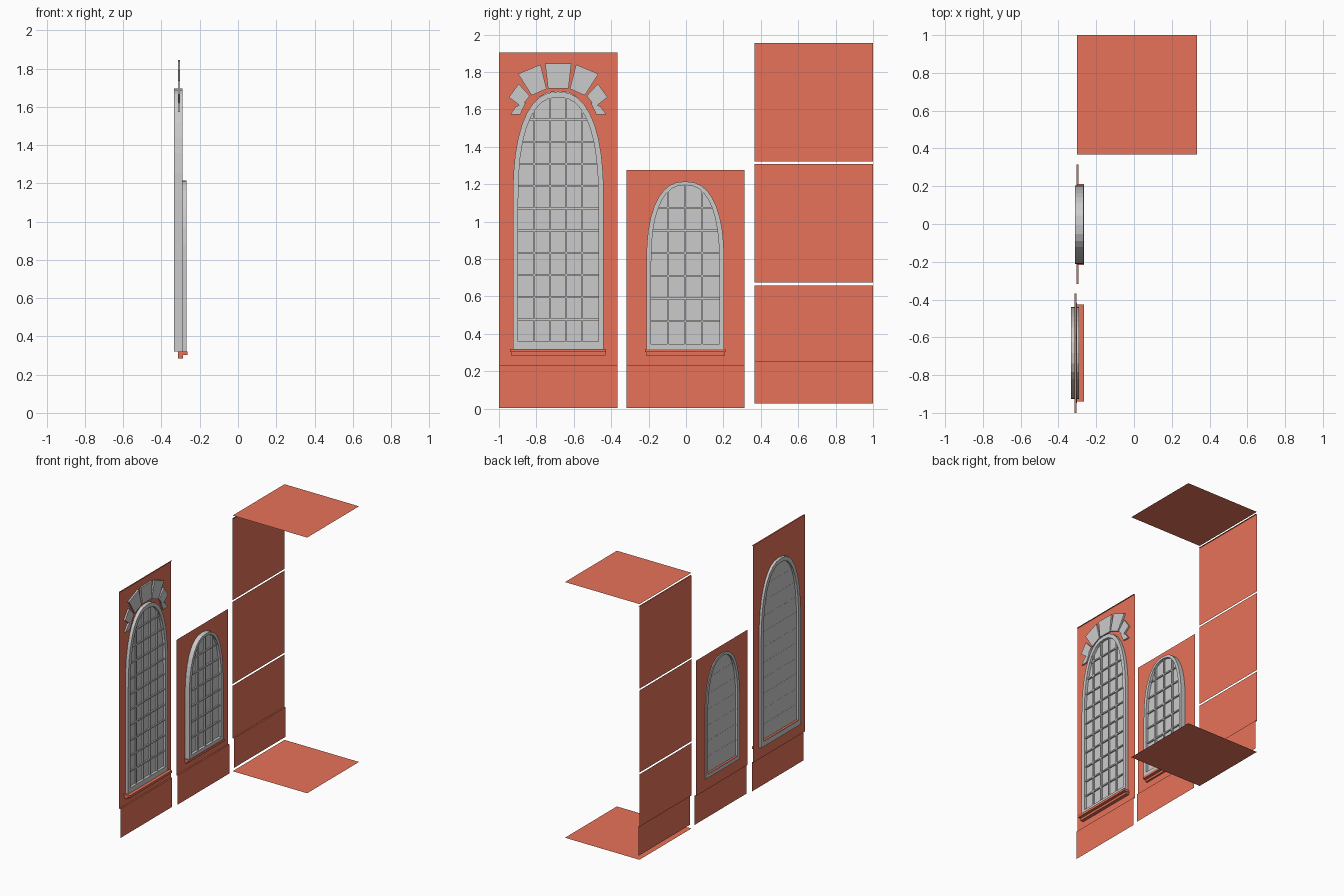
import bpy, bmesh
from math import sin, cos, pi

if "Cube" in bpy.data.objects:
    bpy.data.objects.remove(bpy.data.objects["Cube"])

brick = bpy.data.materials.new("brick_red")
brick.diffuse_color = (0.8, 0.17, 0.10, 1)
brick.use_nodes = True
brick.node_tree.nodes["Principled BSDF"].inputs["Base Color"].default_value = brick.diffuse_color


def finish(name, bm, mat=None, solid=True):
    if solid:
        bmesh.ops.recalc_face_normals(bm, faces=bm.faces)
    me = bpy.data.meshes.new(name)
    bm.to_mesh(me)
    bm.free()
    ob = bpy.data.objects.new(name, me)
    bpy.context.collection.objects.link(ob)
    if mat:
        me.materials.append(mat)
    return ob


def face_plus(bm, axis):
    # make an open sheet face the room
    bm.normal_update()
    bmesh.ops.reverse_faces(bm, faces=[f for f in bm.faces if f.normal[axis] < -0.01])


def add_box(bm, x0, x1, y0, y1, z0, z1):
    v = [bm.verts.new((x, y, z)) for x in (x0, x1) for y in (y0, y1) for z in (z0, z1)]
    for f in ((0, 1, 3, 2), (4, 6, 7, 5), (0, 4, 5, 1), (2, 3, 7, 6), (0, 2, 6, 4), (1, 5, 7, 3)):
        bm.faces.new([v[i] for i in f])


def add_prism(bm, pts, x0, x1):
    a = [bm.verts.new((x0, y, z)) for y, z in pts]
    b = [bm.verts.new((x1, y, z)) for y, z in pts]
    bm.faces.new(a)
    bm.faces.new(b)
    for i in range(len(pts)):
        j = (i + 1) % len(pts)
        bm.faces.new((a[i], a[j], b[j], b[i]))


def add_sheet(bm, profile, y0, y1):
    # open (x, z) profile swept along y
    a = [bm.verts.new((x, y0, z)) for x, z in profile]
    b = [bm.verts.new((x, y1, z)) for x, z in profile]
    for i in range(len(profile) - 1):
        bm.faces.new((a[i], b[i], b[i + 1], a[i + 1]))


N = 2.4  # roundness of the stretched arches


def arch(yc, a, z0, zs, zt, n=18):
    pts = [(yc + a, z0)]
    for i in range(n + 1):
        c, s = cos(pi * i / n), max(sin(pi * i / n), 0)
        pts.append((yc + a * (1 if c > 0 else -1) * abs(c) ** (2 / N), zs + (zt - zs) * s ** (2 / N)))
    return pts + [(yc - a, z0)]


def rest(t):
    return max(0, 1 - min(1, abs(t)) ** N) ** (1 / N)


def window_wall(name, x, y0, y1, top, flange, hole):
    bm = bmesh.new()
    z0, zk, d = 0.005, 0.23, 0.01
    add_sheet(bm, [(x + d, z0), (x + d, zk), (x, zk)], y0, y1)
    if flange:
        add_sheet(bm, [(x, top), (x + d, top)], y0, y1)
    # upper wall with the arched opening cut out
    edges = []
    for loop in ([(y0, zk), (y1, zk), (y1, top), (y0, top)], hole):
        vs = [bm.verts.new((x, y, z)) for y, z in loop]
        edges += [bm.edges.new((vs[i - 1], vs[i])) for i in range(len(vs))]
    bmesh.ops.triangle_fill(bm, use_beauty=True, use_dissolve=False, edges=edges)
    face_plus(bm, 0)
    finish(name, bm, brick, False)


def window(name, yc, a, ai, z0, zi, zs, zt, zti, x0, x1, cols, rows):
    outer, inner = arch(yc, a, z0, zs, zt), arch(yc, ai, zi, zs, zti)
    xm = (x0 + x1) / 2
    # frame ring
    bm = bmesh.new()
    loops = [[bm.verts.new((x, y, z)) for y, z in pts]
             for x, pts in ((x0, outer), (x1, outer), (x1, inner), (x0, inner))]
    n = len(outer)
    for k in range(4):
        p, q = loops[k], loops[(k + 1) % 4]
        for i in range(n):
            j = (i + 1) % n
            bm.faces.new((p[i], p[j], q[j], q[i]))
    finish(name + "_frame", bm)
    # glass pane
    bm = bmesh.new()
    add_prism(bm, inner, xm - 0.004, xm + 0.002)
    finish(name + "_glass", bm)
    # glazing bars, clipped to the arch
    bm = bmesh.new()
    w = 0.005
    for i in range(1, cols):
        t = -1 + 2 * i / cols
        y = yc + ai * t
        add_box(bm, xm - 0.005, xm + 0.014, y - w, y + w, zi, zs + (zti - zs) * rest(t))
    for i in range(1, rows):
        z = zi + (zti - zi) * i / rows
        h = ai * rest((z - zs) / (zti - zs)) if z > zs else ai
        add_box(bm, xm - 0.005, xm + 0.012, yc - h, yc + h, z - w, z + w)
    finish(name + "_glazing_bars", bm)
    # inner sill board on the back side
    bm = bmesh.new()
    add_box(bm, x0 + 0.001, xm - 0.004, yc - ai, yc + ai, zi, zi + 0.004)
    finish(name + "_inner_sill", bm, brick)


def sill(name, x, y0, y1):
    bm = bmesh.new()
    add_box(bm, x, -0.288, y0 + 0.004, y1 - 0.004, 0.285, 0.302)
    add_box(bm, x, -0.265, y0, y1, 0.302, 0.32)
    finish(name, bm, brick)


# tall window bay
YT = -0.683
window_wall("tall_wall", -0.315, -1.0, -0.367, 1.905, True, arch(YT, 0.24, 0.323, 1.12, 1.697))
window("tall_window", YT, 0.243, 0.214, 0.32, 0.358, 1.12, 1.695, 1.665, -0.334, -0.29, 5, 11)
sill("tall_sill", -0.314, -0.94, -0.427)

# arch stones, one side mirrored about the keystone
stones = [[(0.173, 1.637), (0.227, 1.615), (0.257, 1.572), (0.204, 1.572)],
          [(0.264, 1.665), (0.212, 1.737), (0.152, 1.672), (0.198, 1.615)],
          [(0.215, 1.79), (0.095, 1.84), (0.062, 1.71), (0.142, 1.675)]]
bm = bmesh.new()
for s in stones:
    for m in (-1, 1):
        add_prism(bm, [(YT + m * y, z) for y, z in s], -0.3145, -0.302)
add_prism(bm, [(YT - 0.07, 1.845), (YT + 0.07, 1.845), (YT + 0.055, 1.712), (YT - 0.055, 1.712)], -0.3145, -0.302)
finish("arch_stones", bm)

# short window bay
YS = -0.004
window_wall("short_wall", -0.304, -0.318, 0.314, 1.275, False, arch(YS, 0.205, 0.323, 0.78, 1.212))
window("short_window", YS, 0.208, 0.182, 0.32, 0.346, 0.78, 1.215, 1.196, -0.312, -0.268, 4, 7)
sill("short_sill", -0.303, -0.218, 0.212)

# stacked plain wall panels: skirting, plain, top lip
Y0, Y1, X = 0.367, 1.0, -0.303
for name, prof in (("lower_panel", [(X + 0.01, 0.027), (X + 0.01, 0.255), (X, 0.255), (X, 0.66)]),
                   ("middle_panel", [(X, 0.674), (X, 1.308)]),
                   ("upper_panel", [(X, 1.321), (X, 1.955), (X + 0.01, 1.955)])):
    bm = bmesh.new()
    add_sheet(bm, prof, Y0, Y1)
    face_plus(bm, 0)
    finish(name, bm, brick, False)

# floor and ceiling sheets
for name, z in (("floor", 0.0), ("ceiling", 1.975)):
    bm = bmesh.new()
    bm.faces.new([bm.verts.new(p) for p in ((X, Y0, z), (0.334, Y0, z), (0.334, Y1, z), (X, Y1, z))])
    face_plus(bm, 2)
    finish(name, bm, brick, False)
